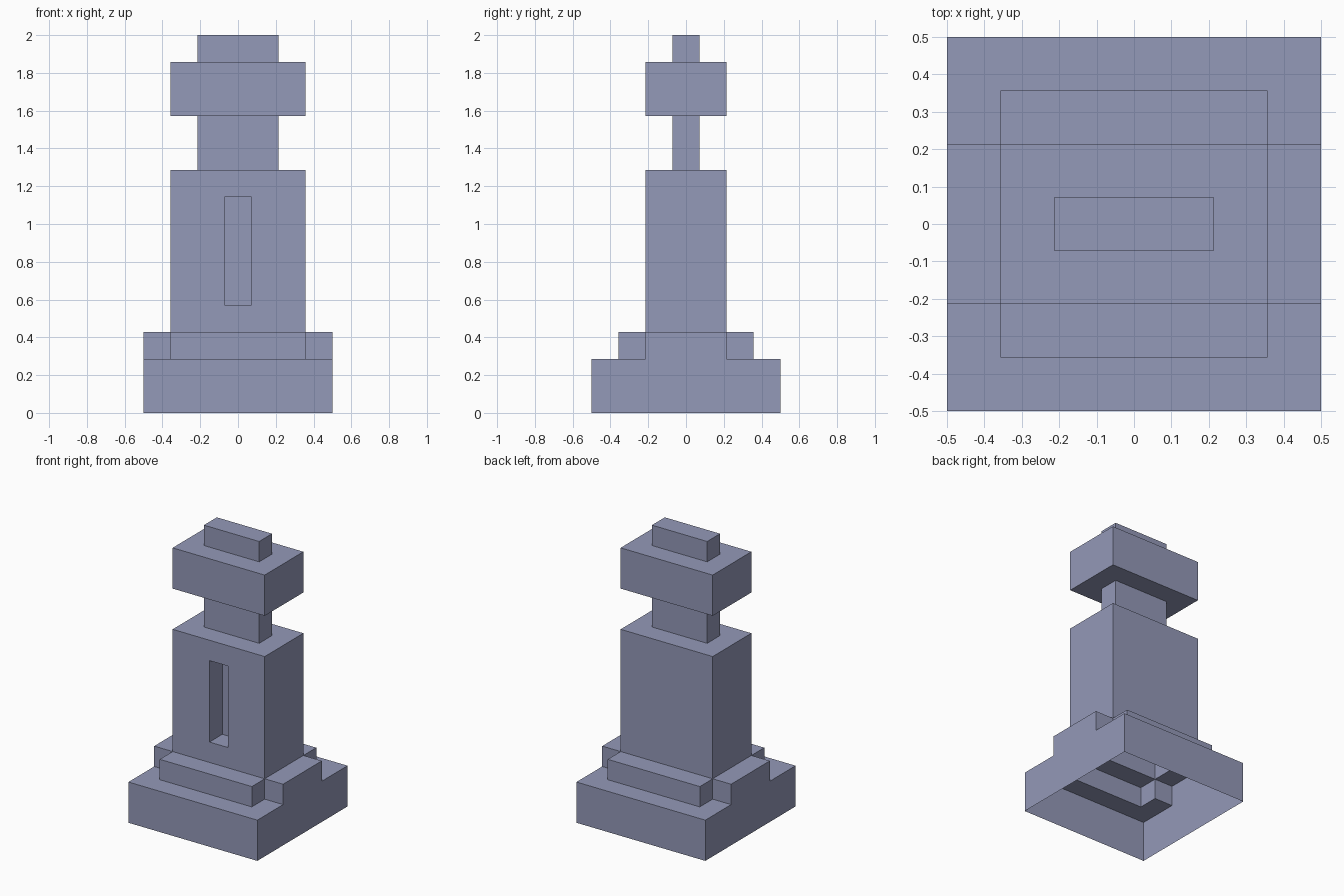
import bpy, bmesh, math
from itertools import product

if "Cube" in bpy.data.objects:
    bpy.data.objects.remove(bpy.data.objects["Cube"])

U = 1 / 7          # edge of one building block
NX = NY = 7        # footprint in blocks

paint = bpy.data.materials.new("slate_blue")
paint.diffuse_color = (0.296, 0.319, 0.479, 1)
paint.use_nodes = True
paint.node_tree.nodes["Principled BSDF"].inputs["Base Color"].default_value = paint.diffuse_color


def box(x0, x1, y0, y1, z0, z1):
    """Set of blocks filling a box (upper limits excluded)."""
    return set(product(range(x0, x1), range(y0, y1), range(z0, z1)))


# Parts, given as filled blocks
slot = box(3, 4, 2, 3, 4, 8)
parts = {
    "base": box(0, 7, 0, 7, 0, 2),
    "stepped_plinth": box(0, 7, 2, 5, 2, 3) | box(1, 6, 1, 6, 2, 3),
    "body": box(1, 6, 2, 5, 3, 9) - slot,
    "neck": box(2, 5, 3, 4, 9, 11),
    "head": box(1, 6, 2, 5, 11, 13),
    "crown": box(2, 5, 3, 4, 13, 14),
}
solid = set().union(*parts.values())


def build(name, blocks):
    """Outer skin of a part: only faces next to empty space, underside open."""
    bm = bmesh.new()
    verts = {}

    def vert(p):
        if p not in verts:
            verts[p] = bm.verts.new(((p[0] - NX / 2) * U, (p[1] - NY / 2) * U, p[2] * U))
        return verts[p]

    for b in sorted(blocks):
        for axis, side in product(range(3), (0, 1)):
            near = list(b)
            near[axis] += 1 if side else -1
            if tuple(near) in solid or near[2] < 0:
                continue
            a1, a2 = (axis + 1) % 3, (axis + 2) % 3
            loop = []
            for i, j in ((0, 0), (1, 0), (1, 1), (0, 1)):
                p = list(b)
                p[axis] += side
                p[a1] += i
                p[a2] += j
                loop.append(vert(tuple(p)))
            bm.faces.new(loop if side else loop[::-1])

    # Merge flat areas into large faces
    bmesh.ops.dissolve_limit(bm, angle_limit=math.radians(1),
                             verts=bm.verts[:], edges=bm.edges[:])
    mesh = bpy.data.meshes.new(name)
    bm.to_mesh(mesh)
    bm.free()
    mesh.materials.append(paint)
    obj = bpy.data.objects.new(name, mesh)
    bpy.context.collection.objects.link(obj)


for part_name, part_blocks in parts.items():
    build(part_name, part_blocks)
